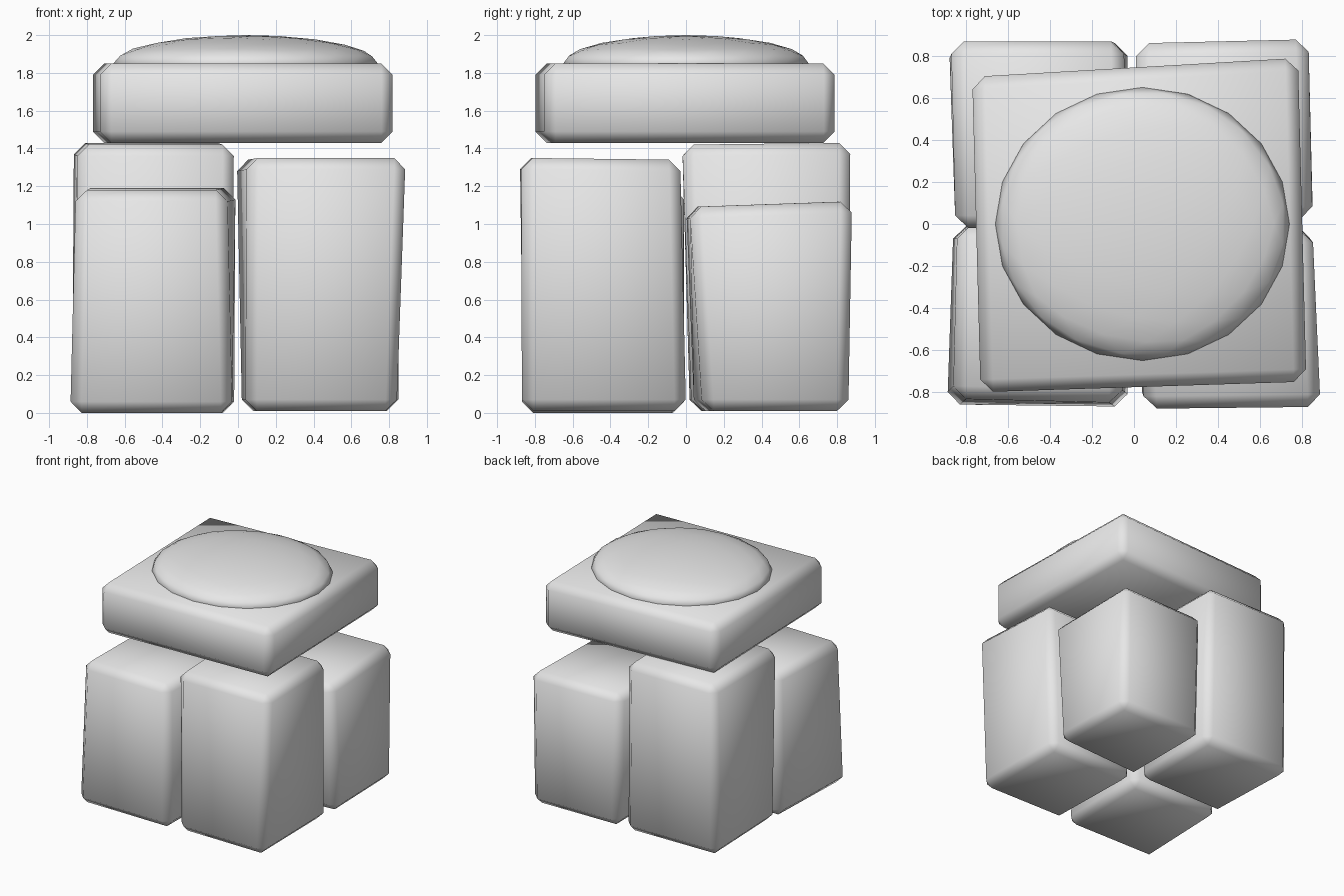
import bpy
import bmesh

if "Cube" in bpy.data.objects:
    bpy.data.objects.remove(bpy.data.objects["Cube"])

# Single stone colour
stone = bpy.data.materials.new("stone_grey")
stone.use_nodes = True
grey = (0.8, 0.8, 0.8, 1)
stone.diffuse_color = grey
stone.node_tree.nodes["Principled BSDF"].inputs["Base Color"].default_value = grey


def add_object(name, bm):
    """Turn a bmesh into a smooth shaded stone object."""
    bmesh.ops.recalc_face_normals(bm, faces=bm.faces)
    for face in bm.faces:
        face.smooth = True
    mesh = bpy.data.meshes.new(name)
    bm.to_mesh(mesh)
    bm.free()
    mesh.materials.append(stone)
    obj = bpy.data.objects.new(name, mesh)
    bpy.context.collection.objects.link(obj)
    return obj


def block(name, bottom, top, base, front_height, back_height, chamfer=0.06):
    """Uneven chamfered block; corners run counter-clockwise from front -x."""
    heights = (front_height, front_height, back_height, back_height)
    bm = bmesh.new()
    low = [bm.verts.new((x, y, base)) for x, y in bottom]
    high = [bm.verts.new((x, y, z)) for (x, y), z in zip(top, heights)]
    bm.faces.new(low[::-1])
    bm.faces.new(high)
    for i in range(4):
        j = (i + 1) % 4
        bm.faces.new((low[i], low[j], high[j], high[i]))
    bmesh.ops.bevel(bm, geom=bm.edges[:], offset=chamfer, segments=1,
                    profile=0.5, affect='EDGES')
    return add_object(name, bm)


# Four crooked pillars
block("front_right_pillar",
      [(-.89, -.86), (-.03, -.87), (-.02, -.02), (-.86, -.01)],
      [(-.86, -.83), (-.06, -.85), (-.01, -.01), (-.84, -.01)],
      0, 1.18, 1.19)
block("front_left_pillar",
      [(.04, -.86), (.84, -.87), (.83, 0), (.02, 0)],
      [(.05, -.88), (.89, -.87), (.85, -.03), (-.01, -.04)],
      .01, 1.35, 1.34)
block("back_right_pillar",
      [(-.85, .02), (-.03, .03), (-.03, .86), (-.88, .85)],
      [(-.85, -.02), (-.02, -.02), (-.05, .87), (-.87, .87)],
      .01, 1.42, 1.43)
block("back_left_pillar",
      [(.03, .04), (.85, .09), (.83, .86), (.03, .85)],
      [(0, 0), (.85, .02), (.83, .88), (.01, .86)],
      .01, 1.09, 1.12)

# Capstone slab
slab = [(-.73, -.8), (.82, -.75), (.78, .79), (-.77, .7)]
block("capstone_slab", slab, slab, 1.43, 1.85, 1.85)

# Shallow dome sunk into the slab
bm = bmesh.new()
bmesh.ops.create_icosphere(bm, subdivisions=3, radius=1)
bmesh.ops.scale(bm, vec=(.7, .65, .15), verts=bm.verts)
bmesh.ops.translate(bm, vec=(.04, 0, 1.85), verts=bm.verts)
add_object("top_dome", bm)
